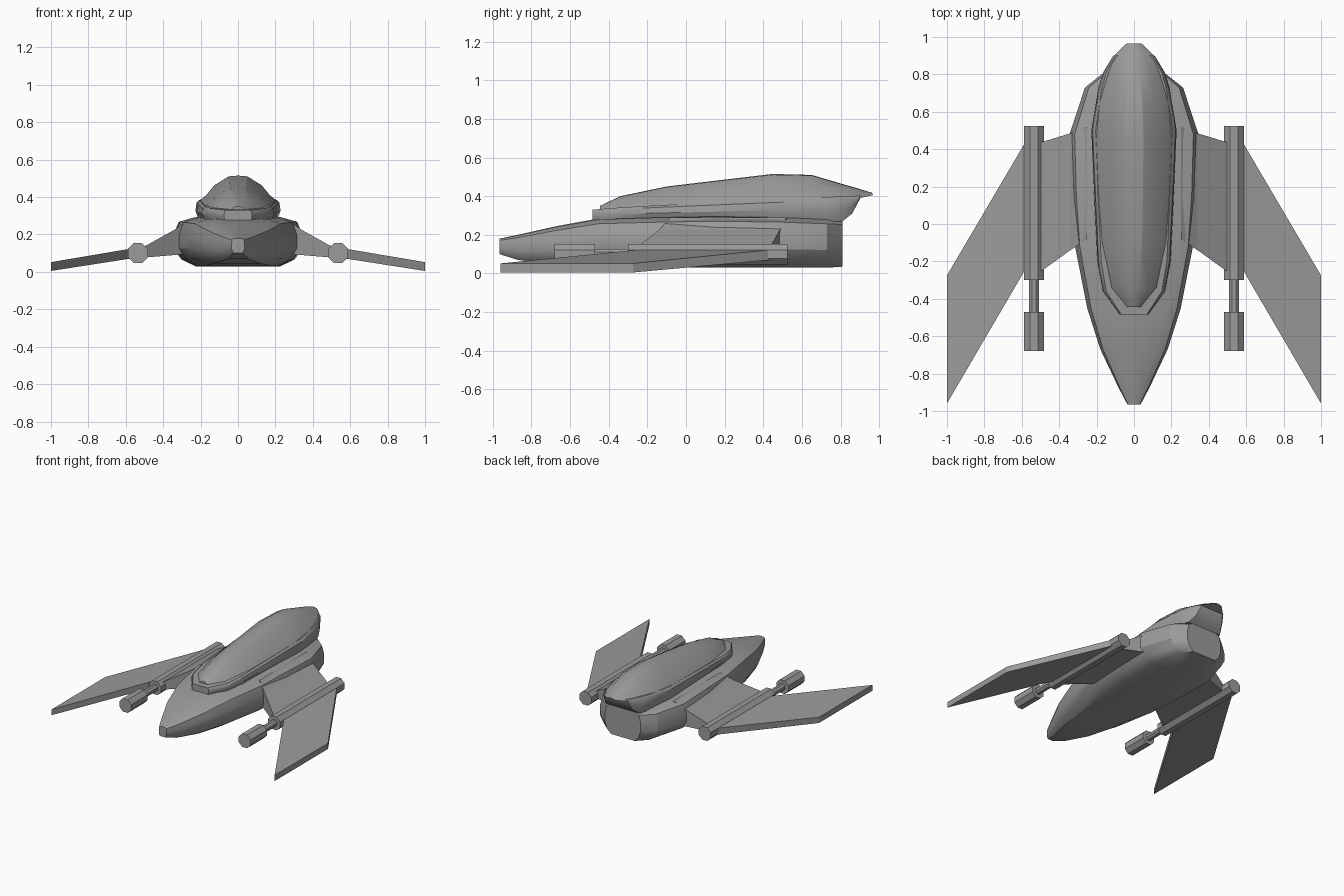
import bpy, bmesh, math
from mathutils import Matrix

cube = bpy.data.objects.get("Cube")
if cube:
    bpy.data.objects.remove(cube, do_unlink=True)

GREY = (0.33, 0.33, 0.33, 1)
hull_grey = bpy.data.materials.new("hull_grey")
hull_grey.use_nodes = True
hull_grey.diffuse_color = GREY
hull_grey.node_tree.nodes["Principled BSDF"].inputs["Base Color"].default_value = GREY


def finish(name, bm, smooth=None):
    bmesh.ops.recalc_face_normals(bm, faces=bm.faces)
    mesh = bpy.data.meshes.new(name)
    bm.to_mesh(mesh)
    bm.free()
    mesh.materials.append(hull_grey)
    obj = bpy.data.objects.new(name, mesh)
    bpy.context.collection.objects.link(obj)
    if smooth:
        bpy.ops.object.select_all(action='DESELECT')
        obj.select_set(True)
        bpy.context.view_layer.objects.active = obj
        bpy.ops.object.shade_smooth_by_angle(angle=math.radians(smooth))
    return obj


def bridge(bm, rings):
    """Skin a list of point rings and cap both ends."""
    rings = [[bm.verts.new(p) for p in ring] for ring in rings]
    n = len(rings[0])
    for a, b in zip(rings, rings[1:]):
        for i in range(n):
            j = (i + 1) % n
            bm.faces.new((a[i], a[j], b[j], b[i]))
    bm.faces.new(rings[0])
    bm.faces.new(rings[-1])


def loft(name, profile, stations, smooth):
    """Scale a half profile to each (y, half width, bottom, top) and skin it."""
    full = profile + [(-x, z) for x, z in reversed(profile) if x > 0]
    bm = bmesh.new()
    bridge(bm, [[(x * w, y, lo + z * (hi - lo)) for x, z in full]
                for y, w, lo, hi in stations])
    return finish(name, bm, smooth)


# Main hull, with a pointed nose and a bevelled stern
loft("fuselage",
     [(0, 0), (.66, 0), (.88, .14), (1, .36), (1, .64), (.92, .89), (.66, .98), (0, 1)],
     [(-.965, .035, .1, .18), (-.87, .085, .07, .2), (-.67, .18, .045, .245),
      (-.45, .25, .035, .285), (-.12, .315, .03, .295), (.15, .335, .03, .3),
      (.48, .345, .03, .295), (.73, .262, .03, .285), (.81, .16, .035, .28)], 30)

# Raised collar that carries the canopy
loft("canopy_collar",
     [(0, 0), (.92, 0), (1, .45), (.97, .85), (.9, 1), (0, 1)],
     [(-.485, .075, .27, .33), (-.36, .165, .275, .34), (-.2, .195, .28, .35),
      (.1, .21, .28, .365), (.5, .228, .28, .385), (.73, .19, .27, .395),
      (.81, .165, .27, .4), (.86, .135, .31, .4), (.9, .11, .385, .405)], 30)

# Long canopy that ends in an overhanging tail
loft("canopy",
     [(0, 0), (1, 0), (.95, .13), (.79, .32), (.6, .65), (.24, .97), (0, 1)],
     [(-.445, .05, .32, .35), (-.34, .13, .33, .4), (-.1, .18, .34, .45),
      (.1, .195, .35, .474), (.45, .212, .365, .515), (.65, .187, .385, .51),
      (.82, .14, .39, .46), (.89, .118, .388, .44), (.965, .04, .405, .417)], 22)


def wing_panel(name, side, ends):
    """Skin a slab between (x, leading y, trailing y, bottom, top) ends."""
    bm = bmesh.new()
    bridge(bm, [[(side * x, front, lo), (side * x, back, lo),
                 (side * x, back, hi), (side * x, front, hi)]
                for x, front, back, lo, hi in ends])
    return finish(name, bm)


def gun_part(name, side, radius, y0, y1):
    """Eight-sided bar along y with flat top and sides."""
    bm = bmesh.new()
    bmesh.ops.create_cone(bm, cap_ends=True, segments=8, radius1=radius,
                          radius2=radius, depth=y1 - y0)
    bm.transform(Matrix.Translation((side * .535, (y0 + y1) / 2, .1))
                 @ Matrix.Rotation(math.pi / 2, 4, 'X')
                 @ Matrix.Rotation(math.pi / 8, 4, 'Z'))
    return finish(name, bm)


# Wings and wing guns on both sides
for label, side in (("left", 1), ("right", -1)):
    wing_panel(label + "_wing_root", side,
               [(.25, -.08, .52, .1, .29), (.34, -.14, .485, .09, .225),
                (.52, -.27, .43, .075, .125)])
    wing_panel(label + "_outer_wing", side,
               [(.55, -.19, .49, .075, .128), (1, -.96, -.275, .005, .052)])
    gun_part(label + "_gun_housing", side, .058, -.3, .525)
    gun_part(label + "_gun_barrel", side, .028, -.48, -.29)
    gun_part(label + "_gun_muzzle", side, .058, -.68, -.47)
